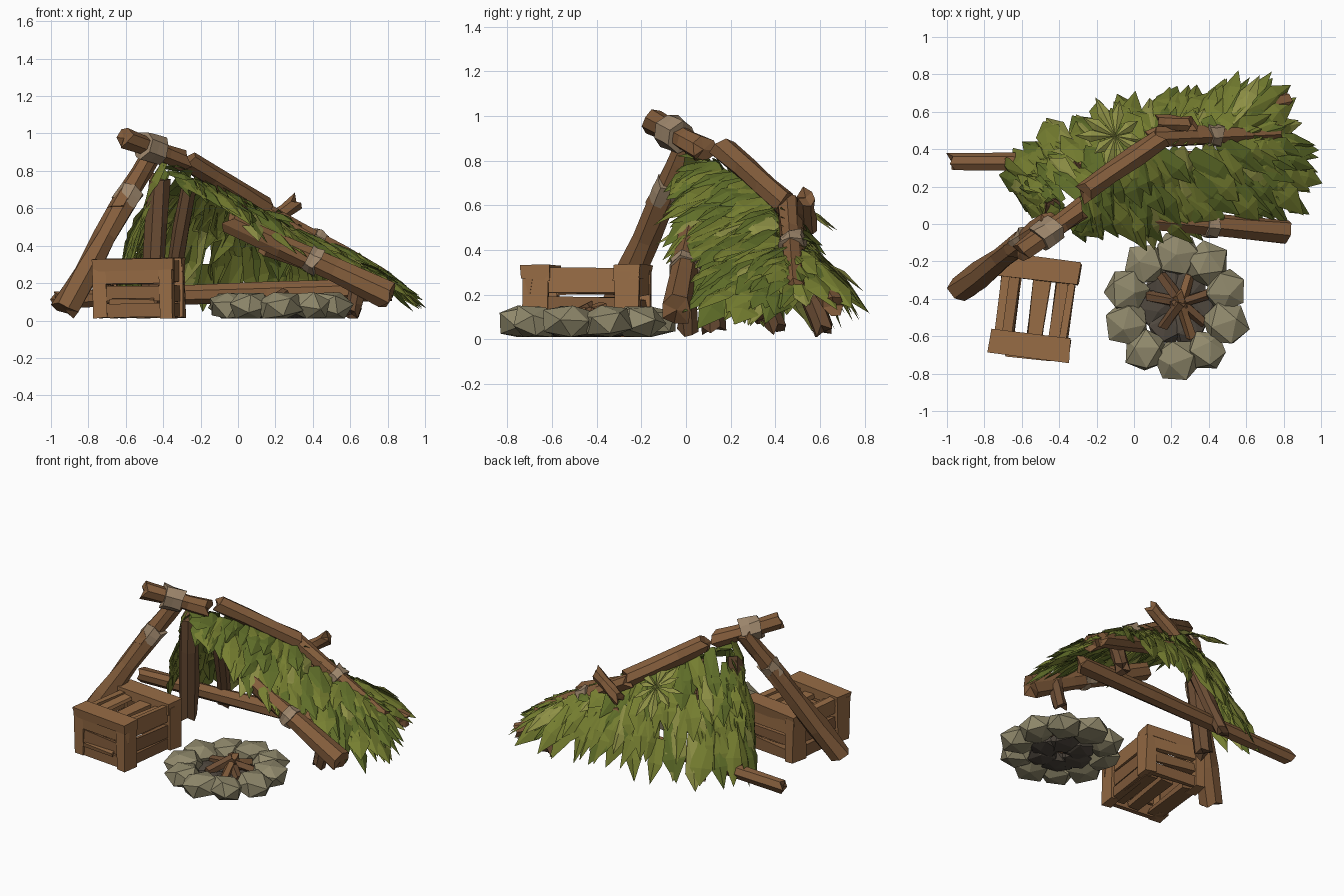
import bpy, bmesh, math, random
from mathutils import Vector as V, Matrix

if "Cube" in bpy.data.objects:
    bpy.data.objects.remove(bpy.data.objects["Cube"])

random.seed(11)
R = random.uniform

def mat(name, c):
    m = bpy.data.materials.new(name)
    m.diffuse_color = (*c, 1)
    m.use_nodes = True
    m.node_tree.nodes["Principled BSDF"].inputs["Base Color"].default_value = m.diffuse_color
    return m

WOOD = mat("wood", (0.23, 0.11, 0.045))
DARK = mat("dark_wood", (0.15, 0.075, 0.035))
CRATE = mat("crate_wood", (0.31, 0.15, 0.06))
ROPE = mat("rope", (0.34, 0.24, 0.15))
STONE = mat("stone", (0.28, 0.25, 0.15))
ASH = mat("ash", (0.08, 0.065, 0.05))
GREENS = [mat("leaf_%d" % i, c) for i, c in enumerate(
    [(0.115, 0.155, 0.022), (0.18, 0.21, 0.03), (0.27, 0.28, 0.06)])]

def finish(name, bm, m):
    me = bpy.data.meshes.new(name)
    bm.to_mesh(me)
    bm.free()
    me.materials.append(m)
    ob = bpy.data.objects.new(name, me)
    bpy.context.collection.objects.link(ob)
    return ob

# Rough faceted pole with splintered ends
def pole(name, a, b, r, m=WOOD, sides=7, rings=4, jag=0.03, r2=None):
    a, b = V(a), V(b)
    d = (b - a).normalized()
    q = d.to_track_quat('Z', 'Y')
    bm = bmesh.new()
    loops = []
    for i in range(rings):
        t = i / (rings - 1)
        rad = r + ((r2 or r) - r) * t
        c = a.lerp(b, t)
        end = i in (0, rings - 1)
        loops.append([bm.verts.new(
            c + q @ V((math.cos(k * math.tau / sides), math.sin(k * math.tau / sides), 0)) * rad * R(0.85, 1.15)
            + d * (R(-jag, jag) if end else 0)) for k in range(sides)])
    for l0, l1 in zip(loops, loops[1:]):
        for k in range(sides):
            n = (k + 1) % sides
            bm.faces.new((l0[k], l0[n], l1[n], l1[k]))
    for l, flip in ((loops[0], True), (loops[-1], False)):
        c = bm.verts.new(sum((v.co for v in l), V()) / sides)
        for k in range(sides):
            f = (l[k], l[(k + 1) % sides], c)
            bm.faces.new(f[::-1] if flip else f)
    for v in bm.verts:
        v.co.z = max(v.co.z, 0.01)
    return finish(name, bm, m)

# Rope lashing around a pole at fraction t
def wrap(name, a, b, t, r, w=0.05):
    a, b = V(a), V(b)
    c, d = a.lerp(b, t), (b - a).normalized() * w
    pole(name, c - d, c + d, r * 0.95, ROPE, 7, 3, 0.015)

# Shelter frame
leg = ((-0.925, -0.35, 0.05), (-0.46, 0.01, 0.90))
pole("front_leg", leg[0], (-0.60, -0.096, 0.65), 0.074, r2=0.064)
pole("front_leg_top", (-0.64, -0.126, 0.58), leg[1], 0.06, r2=0.055)
wrap("front_leg_lashing", *leg, 0.72, 0.07, 0.05)
top = ((-0.60, -0.145, 0.97), (-0.28, 0.08, 0.85))
pole("top_crosspiece", *top, 0.056)
wrap("top_lashing", *top, 0.42, 0.078, 0.06)
pole("inner_leg", (-0.46, 0.12, 0.05), (-0.42, 0.07, 0.76), 0.06, DARK)
pole("back_leg", (-0.38, 0.40, 0.05), (-0.26, 0.16, 0.72), 0.045, DARK)
pole("base_log", (-0.98, 0.33, 0.115), (0.72, 0.33, 0.165), 0.045, r2=0.058)
pole("upper_ridge_pole", (-0.27, 0.17, 0.85), (0.14, 0.45, 0.60), 0.056)
ridge = ((0.10, 0.46, 0.61), (0.78, 0.49, 0.22))
pole("lower_ridge_pole", *ridge, 0.052)
wrap("ridge_lashing", *ridge, 0.47, 0.066, 0.035)
front = ((-0.05, 0.04, 0.53), (0.80, -0.04, 0.135))
pole("front_rail", *front, 0.056, r2=0.072)
wrap("front_rail_lashing", *front, 0.53, 0.074, 0.035)
pole("back_rail", (0.15, 0.52, 0.40), (0.82, 0.66, 0.15), 0.05)
pole("ridge_branch", (0.13, 0.54, 0.50), (0.31, 0.535, 0.63), 0.042)
pole("front_stake", (0.61, 0.01, 0.03), (0.65, 0.0, 0.22), 0.045, DARK)
pole("back_stake", (0.61, 0.62, 0.04), (0.60, 0.54, 0.24), 0.05, DARK)

# Thatch: ribs run from the ridge down to the eaves, all round the roof
RIBS = [((-.40, .04, .82), (-.62, .10, .12)), ((-.36, .08, .80), (-.69, .34, .06)),
        ((-.20, .22, .74), (-.50, .53, .05)), ((.0, .36, .65), (-.05, .68, .07)),
        ((.2, .44, .54), (.38, .74, .08)), ((.45, .46, .40), (.74, .81, .13)),
        ((.6, .46, .31), (.95, .46, .09)), ((.6, .44, .32), (.98, .24, .06)),
        ((.5, .42, .39), (.90, .02, .08)), ((.15, .38, .57), (.5, -.04, .27)),
        ((-.05, .30, .68), (.1, -.12, .44)), ((-.36, .07, .80), (-.22, -.10, .65))]

def rib(u):
    i = min(max(int(u), 0), len(RIBS) - 2)
    f = u - i
    return [V(RIBS[i][k]).lerp(V(RIBS[i + 1][k]), f) for k in (0, 1)]

def roof(u, s):
    a, b = rib(u)
    p = a.lerp(b, s)
    p.z += 0.06 * math.sin(math.pi * min(max(s, 0), 1)) * (1 if u < 6 else 0.4)
    return p

def leaf(bm, u, tip_s, length, width):
    a, b = rib(u)
    span = max((b - a).length, 0.2)
    base = roof(u, max(tip_s - length / span, -0.05))
    tip = roof(u + R(-0.22, 0.22), tip_s)
    d = (tip - base).normalized()
    side = roof(u + 0.1, 0.7) - roof(u - 0.1, 0.7)
    n = side.cross(d).normalized()
    if n.dot(base.lerp(tip, .5) - V((0.05, 0.25, 0))) < 0:
        n = -n
    side = d.cross(n).normalized()
    side = (side + n * R(-0.45, 0.45)).normalized()
    lift = R(-0.015, 0.05)
    mid = base.lerp(tip, R(0.45, 0.65)) + n * (lift * .6 + 0.02)
    pts = [base - side * width * .3, base + side * width * .3,
           mid - side * width * .5 - n * .02, mid, mid + side * width * .5 - n * .02,
           tip + n * lift]
    for p in pts:
        p.z = max(p.z, 0.03)
    v = [bm.verts.new(p) for p in pts]
    for f in ((0, 1, 3), (0, 3, 2), (1, 4, 3), (2, 3, 5), (3, 4, 5)):
        bm.faces.new([v[i] for i in f])

sheets = [bmesh.new() for _ in GREENS]
for tip_s, per in ((1.02, 5), (0.88, 5), (0.72, 5), (0.56, 4), (0.40, 4)):
    count = per * (len(RIBS) - 1)
    for k in range(count):
        u = (k + R(0.1, 0.9)) / count * (len(RIBS) - 1)
        shade = 0 if R(0, 1) < (0.6 if u > 6 else 0.3) else 1
        if R(0, 1) < 0.08:
            shade = 2
        leaf(sheets[shade], u, tip_s + R(-0.10, 0.05), R(0.24, 0.36), R(0.10, 0.15))
# Pale tuft near the top of the back slope
for k in range(10):
    a = k * math.tau / 10 + R(-.2, .2)
    c = V((-0.10, 0.47, 0.62))
    d = V((math.cos(a), math.sin(a), -0.6 * math.sin(a) - 0.15 * math.cos(a) - .1))
    s = V((-d.y, d.x, 0)) * 0.032
    ln = R(0.13, 0.24)
    m = c + d * ln * .6
    vs = [sheets[2].verts.new(p) for p in (c, m - s, c + d * ln, m + s, m + V((0, 0, .02)))]
    for i in range(4):
        sheets[2].faces.new((vs[i], vs[(i + 1) % 4], vs[4]))
for i, (bm, m) in enumerate(zip(sheets, GREENS)):
    finish("thatch_leaves_%d" % (i + 1), bm, m)

# Slatted crate, boards given in local centre / size
CM = Matrix.Translation((-0.53, -0.445, 0.005)) @ Matrix.Rotation(-0.13, 4, 'Z')

def board(name, c, size, m=CRATE):
    bm = bmesh.new()
    bmesh.ops.create_cube(bm, size=1)
    for v in bm.verts:
        p = V([v.co[i] * size[i] + c[i] + R(-.008, .008) for i in range(3)])
        p.z = max(p.z, 0.005)
        v.co = CM @ p
    finish(name, bm, m)

for e in (-1, 1):
    y = 0.205 * e
    board("crate_end_cap", (0, y, 0.295), (0.43, 0.12, 0.065))
    board("crate_end_rail", (0, y + .035 * e, 0.235), (0.42, 0.035, 0.09))
    for z in (0.05, 0.14):
        board("crate_end_slat", (0, y + .03 * e, z), (0.34, 0.03, 0.07), WOOD)
    for x in (-0.18, 0.18):
        board("crate_post", (x, y, 0.15), (0.075, 0.11, 0.29))
for x in (-0.175, 0.175):
    for z in (0.05, 0.14, 0.255):
        board("crate_side_slat", (x, 0, z), (0.04, 0.36, 0.08 if z < .2 else 0.11), WOOD if z < .2 else CRATE)
for x in (-0.14, 0.02, 0.14):
    board("crate_top_slat", (x, 0, 0.275), (0.085, 0.38, 0.03))
    board("crate_floor_slat", (x, 0, 0.025), (0.09, 0.40, 0.03), WOOD)
board("crate_broken_slat", (0.0, -0.265, 0.10), (0.24, 0.02, 0.025))

# Fire pit: ring of touching boulders, ash bed, charred sticks
N = 10
cap = lambda t: max(-0.75, min(0.75, t))
def stone(name, c, r, h, m):
    bm = bmesh.new()
    bmesh.ops.create_icosphere(bm, subdivisions=1, radius=1)
    turn = Matrix.Rotation(R(0, 6), 3, 'Z') @ Matrix.Rotation(R(0, 6), 3, 'X')
    for v in bm.verts:
        p = turn @ v.co
        v.co = V(c) + V((p.x * r, p.y * r, cap(p.z) * h)) * R(0.94, 1.08)
        v.co.z = max(v.co.z, 0.01)
    bmesh.ops.dissolve_limit(bm, angle_limit=0.12, verts=bm.verts, edges=bm.edges)
    finish(name, bm, m)

for k in range(N):
    a = k * math.tau / N - math.pi / 2
    stone("fire_stone", (0.225 + 0.28 * math.cos(a), -0.445 + 0.285 * math.sin(a), 0.077),
          R(0.115, 0.13), 0.092, STONE)
for k in range(6):
    a = k * math.tau / 6
    stone("hearth_stone", (0.23 + 0.12 * math.cos(a), -0.44 + 0.12 * math.sin(a), 0.045),
          0.11, 0.05, ASH)
for k in range(7):
    a = -1.45 + k * math.tau / 7 + R(-.25, .25)
    o = V((0.25, -0.42, 0))
    d = V((math.cos(a), math.sin(a), 0))
    pole("fire_stick", o + d * R(.15, .21) + V((0, 0, .075)), o - d * R(0, .05) + V((0, 0, R(.11, .15))),
         0.03, WOOD if k in (0, 3) else DARK, 5, 3, 0.02)
